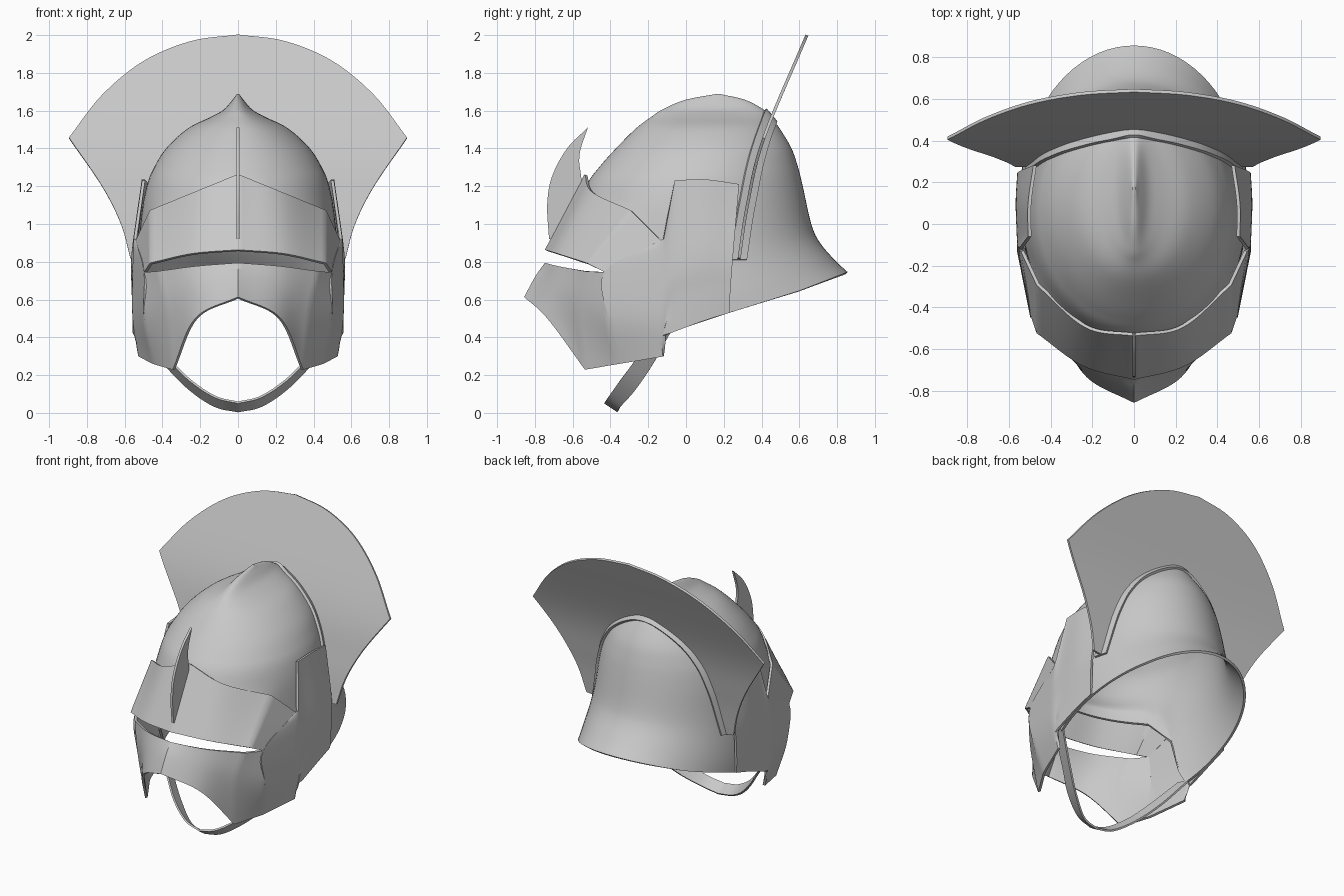
import bpy, bmesh, math

if "Cube" in bpy.data.objects:
    bpy.data.objects.remove(bpy.data.objects["Cube"], do_unlink=True)

GREY = (0.58, 0.58, 0.58, 1)
steel = bpy.data.materials.new("plain grey metal")
steel.use_nodes = True
steel.diffuse_color = GREY
steel.node_tree.nodes["Principled BSDF"].inputs["Base Color"].default_value = GREY


def mix(a, b, t):
    return tuple(p + (q - p) * t for p, q in zip(a, b))


def spline(pts, n):
    """Smooth curve through pts, sampled at n + 1 places."""
    first = mix(pts[1], pts[0], 2)
    last = mix(pts[-2], pts[-1], 2)
    p = [first, *pts, last]
    out = []
    for k in range(n + 1):
        s = k / n * (len(pts) - 1)
        i = min(int(s), len(pts) - 2)
        t = s - i
        out.append(tuple(
            b + t / 2 * (c - a + t * (2 * a - 5 * b + 4 * c - d + t * (3 * (b - c) + d - a)))
            for a, b, c, d in zip(*p[i:i + 4])))
    return out


def look_up(table, key):
    """Linear reading of a table sorted on its first entry."""
    for a, b in zip(table, table[1:]):
        if key <= b[0]:
            return mix(a, b, max(0, (key - a[0]) / (b[0] - a[0])))
    return table[-1]


def add_grid(bm, rows, closed=False):
    vs = [[bm.verts.new(p) for p in r] for r in rows]
    n = len(vs[0])
    for a, b in zip(vs, vs[1:]):
        for i in range(n if closed else n - 1):
            j = (i + 1) % n
            bm.faces.new((a[i], a[j], b[j], b[i]))
    return vs


def add_patch(bm, columns, across, down):
    """Smooth sheet through a few control columns."""
    cols = [spline(c, down) for c in columns]
    add_grid(bm, [spline(list(r), across) for r in zip(*cols)])


def finish(bm, name, thick, mirror=True):
    bmesh.ops.remove_doubles(bm, verts=bm.verts, dist=0.002)
    bmesh.ops.recalc_face_normals(bm, faces=bm.faces)
    mesh = bpy.data.meshes.new(name)
    bm.to_mesh(mesh)
    bm.free()
    mesh.materials.append(steel)
    ob = bpy.data.objects.new(name, mesh)
    bpy.context.collection.objects.link(ob)
    bpy.ops.object.select_all(action='DESELECT')
    ob.select_set(True)
    bpy.context.view_layer.objects.active = ob
    if mirror:
        ob.modifiers.new("Mirror", 'MIRROR').merge_threshold = 0.003
    shell = ob.modifiers.new("Solidify", 'SOLIDIFY')
    shell.thickness = thick
    shell.offset = 0
    for m in list(ob.modifiers):
        bpy.ops.object.modifier_apply(modifier=m.name)
    bpy.ops.object.shade_smooth_by_angle(angle=math.radians(35))


# Skull shell: height, front y, back y, half width of each ring
RINGS = spline([
    (.74, -.60, .85, .54), (.80, -.60, .785, .54), (.9, -.60, .70, .53),
    (1.0, -.59, .655, .515), (1.2, -.52, .61, .475), (1.3, -.45, .585, .435),
    (1.4, -.36, .55, .37), (1.5, -.26, .49, .26), (1.56, -.18, .445, .14),
    (1.6, -.12, .405, .07), (1.65, 0, .31, .025), (1.68, .16, .18, .003)], 55)
# Height of the lower rim along y
RIM = [(-.65, 1.0), (-.35, .92), (-.2, .75), (-.13, .41), (.23, .53), (.6, .645), (.85, .74)]
WAIST, BASE = 1.1, .74


def rim_scale(y):
    return (WAIST - look_up(RIM, y)[1]) / (WAIST - BASE)


def skull_x(y, z):
    zeta = z if z > WAIST else WAIST - (WAIST - z) / rim_scale(y)
    _, yf, yb, w = look_up(RINGS, zeta)
    r = (2 * y - yf - yb) / (yb - yf)
    return w * math.sqrt(max(0, 1 - r * r))


bm = bmesh.new()
SEG = 80
rows = []
for zeta, yf, yb, w in RINGS:
    ring = []
    for i in range(SEG):
        th = math.tau * i / SEG
        _, f0, b0, _ = RINGS[0]
        scale = rim_scale((f0 + b0) / 2 - (b0 - f0) / 2 * math.cos(th))
        z = zeta if zeta > WAIST else WAIST - (WAIST - zeta) * scale
        ring.append((w * math.sin(th), (yf + yb) / 2 - (yb - yf) / 2 * math.cos(th), z))
    rows.append(ring)
top = add_grid(bm, rows, closed=True)[-1]
bm.faces.new(top)
finish(bm, "skull_shell", .016, mirror=False)

# Visor: brow, snout, cheek and side plate sharing their border columns
brow_mid = [(0, -.53, 1.26), (0, -.74, .86)]
brow_in = [(.23, -.49, 1.165), (.24, -.675, .84)]
brow_out = [(.46, -.29, 1.07), (.46, -.52, .79)]
brow_end = [(.535, -.13, .91), (.49, -.43, .745)]
snout_mid = [(0, -.74, .79), (0, -.79, .72), (0, -.85, .61)]
snout_in = [(.22, -.67, .775), (.22, -.70, .66), (.22, -.73, .5)]
snout_out = [(.42, -.53, .75), (.37, -.57, .55), (.34, -.53, .23)]
cheek = [(.49, -.43, .745), (.49, -.41, .5), (.44, -.36, .26)]
temple = [brow_end[0]] + cheek
hinge = [(.545, -.12, .92), (.55, -.13, .745), (.55, -.13, .5), (.52, -.12, .3)]
side_a = [(.50, -.06, 1.23), (.55, -.06, .8), (.55, -.08, .6), (.55, -.115, .41)]
side_b = [(.50, .1, 1.235), (.555, .1, .85), (.555, .1, .65), (.55, .1, .49)]
side_c = [(.475, .28, 1.21), (.545, .25, .85), (.55, .235, .65), (.545, .23, .53)]
bm = bmesh.new()
for columns, across, down in (
        ([brow_mid, brow_in, brow_out], 20, 10),
        ([brow_out, brow_end], 8, 10),
        ([snout_mid, snout_in, snout_out], 20, 12),
        ([snout_out, cheek], 8, 12),
        ([temple, hinge], 8, 18),
        ([hinge, side_a], 3, 18),
        ([side_a, side_b, side_c], 12, 18)):
    add_patch(bm, columns, across, down)
finish(bm, "visor", .016)

# Crest fan: a leaning sheet from the skull arch to the outer edge
LEAN = spline([(.81, .28), (1.1, .325), (1.45, .41), (2.0, .64)], 30)
N = 40


def lean(z):
    return look_up(LEAN, z)[1]


def arch(shift, out):
    """Line over the skull, from the crown down to the crest foot."""
    z = WAIST
    while look_up(RINGS, z)[2] > lean(z) + shift:
        z += .001
    pts = []
    for i in range(N + 1):
        h = .81 + (z - .81) * math.cos(i / N * math.pi / 2)
        y = lean(h) + shift
        x = skull_x(y, h) + out if i else 0
        pts.append((x, y, h + max(0, out) * (1 - i / N)))
    return pts


arc = spline([(0, 2.0), (.25, 1.965), (.5, 1.86), (.72, 1.68), (.895, 1.455)], 24)
flank = spline([(.895, 1.455), (.72, 1.2), (.62, 1.0), (.57, .82)], N - 24)
outer = [(x, 0, z) for x, z in arc + flank[1:]]
inner = arch(0, 0)
bm = bmesh.new()
sheet = []
for k in range(9):
    row = [mix(a, b, k / 8) for a, b in zip(inner, outer)]
    sheet.append([(x, lean(z), z) for x, _, z in row])
add_grid(bm, sheet)
finish(bm, "crest_fan", .016)

# Band holding the crest
bm = bmesh.new()
add_grid(bm, [arch(s, .015) for s in (-.045, 0, .04)])
finish(bm, "crest_band", .02)

# Upright blade on the brow
front = spline([(-.52, 1.51), (-.63, 1.4), (-.71, 1.25), (-.735, 1.1), (-.725, .92)], 20)
back = spline([(-.52, 1.51), (-.565, 1.36), (-.555, 1.2), (-.62, 1.07), (-.69, .92)], 20)
bm = bmesh.new()
add_grid(bm, [[(0, y, z) for y, z in edge] for edge in (front, back)])
finish(bm, "brow_blade", .016, mirror=False)

# Chin strap
strap_front = [(0, -.43, .055), (.12, -.41, .085), (.25, -.35, .17), (.36, -.27, .28), (.51, -.17, .45)]
strap_back = [(0, -.36, .008), (.12, -.345, .035), (.25, -.27, .12), (.38, -.18, .25), (.52, -.08, .43)]
bm = bmesh.new()
add_grid(bm, [spline(e, 24) for e in (strap_front, strap_back)])
finish(bm, "chin_strap", .012)
